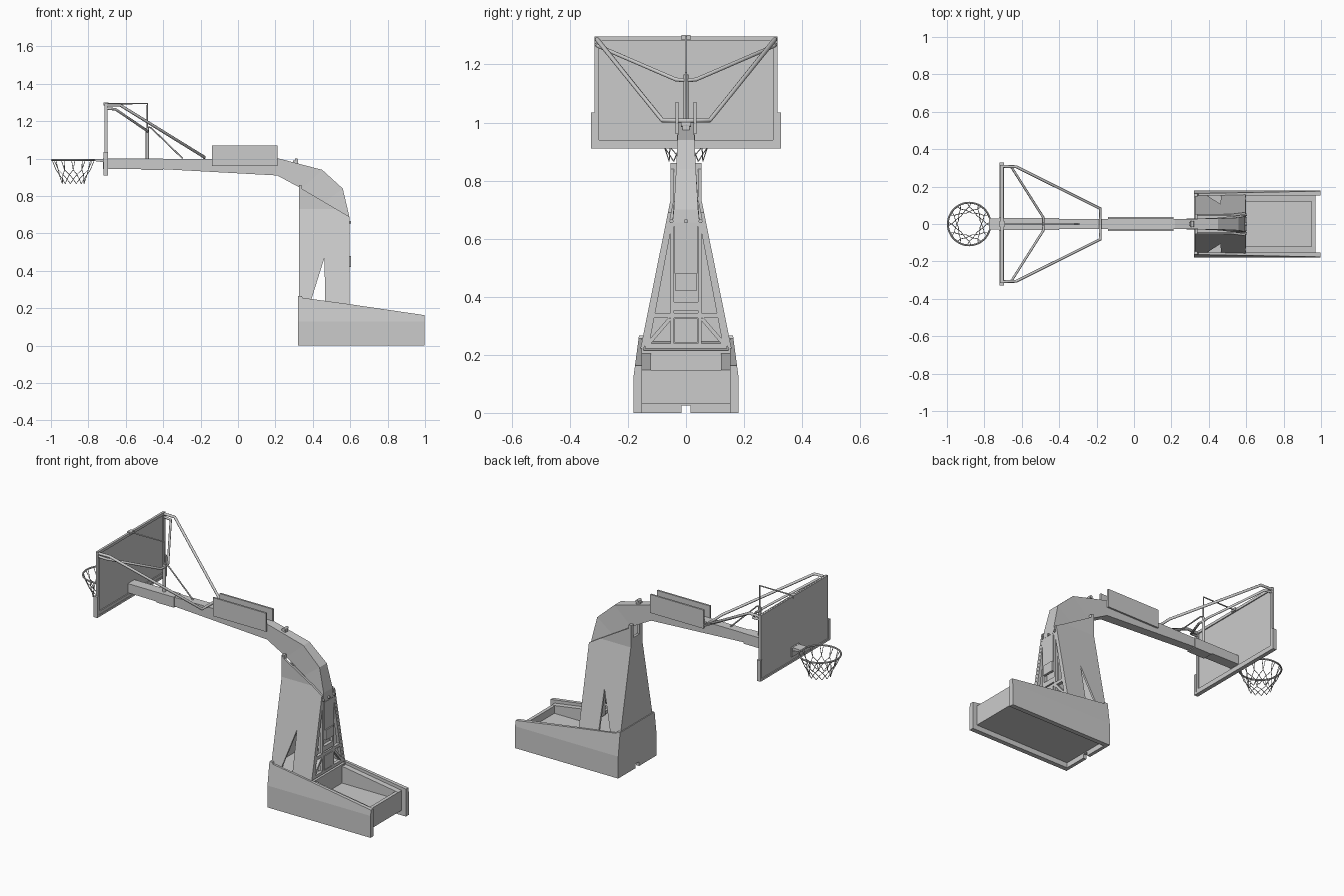
import bpy, bmesh, math
from mathutils import Vector

if "Cube" in bpy.data.objects:
    bpy.data.objects.remove(bpy.data.objects["Cube"])


def finish(name, bm):
    bmesh.ops.recalc_face_normals(bm, faces=bm.faces)
    me = bpy.data.meshes.new(name)
    bm.to_mesh(me)
    bm.free()
    ob = bpy.data.objects.new(name, me)
    bpy.context.collection.objects.link(ob)
    return ob


def prism(name, pts, a, b, axis='y', cut=None, warp=None):
    """Extrude a 2D profile (x,z for axis y; y,z for axis x) from a to b."""
    bm = bmesh.new()
    put = (lambda p, t: (p[0], t, p[1])) if axis == 'y' else (lambda p, t: (t, p[0], p[1]))
    lo = [bm.verts.new(put(p, a)) for p in pts]
    hi = [bm.verts.new(put(p, b)) for p in pts]
    bm.faces.new(lo)
    bm.faces.new(hi)
    n = len(pts)
    for i in range(n):
        j = (i + 1) % n
        bm.faces.new((lo[i], lo[j], hi[j], hi[i]))
    if cut:
        geom = bm.verts[:] + bm.edges[:] + bm.faces[:]
        bmesh.ops.bisect_plane(bm, geom=geom, plane_co=(0, 0, cut), plane_no=(0, 0, 1))
    if warp:
        for v in bm.verts:
            v.co.y = warp(v.co.y, v.co.z)
    return finish(name, bm)


def box(name, x0, x1, y0, y1, z0, z1):
    return prism(name, [(x0, z0), (x1, z0), (x1, z1), (x0, z1)], y0, y1)


def loft(name, stations):
    """Box beam through (top x, top z, bottom x, bottom z, half width)."""
    bm = bmesh.new()
    rings = [[bm.verts.new(c) for c in ((tx, -w, tz), (tx, w, tz), (bx, w, bz), (bx, -w, bz))]
             for tx, tz, bx, bz, w in stations]
    for r, s in zip(rings, rings[1:]):
        for i in range(4):
            j = (i + 1) % 4
            bm.faces.new((r[i], r[j], s[j], s[i]))
    bm.faces.new(rings[0])
    bm.faces.new(rings[-1])
    return finish(name, bm)


def tubes(name, paths, r, res=2):
    cu = bpy.data.curves.new(name, 'CURVE')
    cu.dimensions = '3D'
    cu.bevel_depth = r
    cu.bevel_resolution = res
    cu.use_fill_caps = True
    for path in paths:
        sp = cu.splines.new('POLY')
        sp.points.add(len(path) - 1)
        for q, p in zip(sp.points, path):
            q.co = (*p, 1)
    ob = bpy.data.objects.new(name, cu)
    bpy.context.collection.objects.link(ob)
    return ob


def bar(name, p, q, w, x0, x1):
    """Flat bar between two (y, z) points, lying across the tower opening."""
    d = Vector((q[0] - p[0], q[1] - p[1])).normalized() * (w / 2)
    n = (-d.y, d.x)
    return prism(name, [(p[0] + n[0], p[1] + n[1]), (q[0] + n[0], q[1] + n[1]),
                        (q[0] - n[0], q[1] - n[1]), (p[0] - n[0], p[1] - n[1])], x0, x1, 'x')


SIDES = ((-1, 'front'), (1, 'back'))

# base: end wall with notch, deck under the tower, weight tray
prism('base_end_wall', [(-.154, 0), (-.016, 0), (-.016, .025), (.016, .025), (.016, 0),
                        (.154, 0), (.154, .266), (-.154, .266)], .32, .34, 'x')
prism('base_deck', [(.34, .03), (.6, .03), (.6, .215), (.34, .246)], -.152, .152)
box('tray_floor', .6, .95, -.12, .12, .03, .105)
box('tray_end_wall', .95, .97, -.12, .12, .03, .148)

base_side = [(.32, 0), (.998, 0), (.998, .163), (.595, .222), (.345, .256), (.34, .266), (.32, .266)]
tower_side = [(.325, .24), (.39, .24), (.462, .47), (.466, .24), (.595, .215), (.595, .69),
              (.34, .84), (.325, .86)]


def base_warp(y, z):
    return y - math.copysign(.018 * max(0, z - .13) / .136, y) if abs(y) > .17 else y


def tower_warp(y, z):
    return y + math.copysign(.097 * max(0, .73 - z) / .48, y)


for s, tag in SIDES:
    prism('base_side_' + tag, base_side, s * .152, s * .18, cut=.13, warp=base_warp)
    prism('tray_side_' + tag, [(.6, .03), (.97, .03), (.97, .148), (.6, .205)], s * .12, s * .152)
    # slanted tower cheek with triangular opening
    prism('tower_cheek_' + tag, tower_side, s * .042, s * .054, cut=.73, warp=tower_warp)

# tower front wall with slot for the arm
prism('tower_front_wall', [(-.148, .24), (.148, .24), (.053, .73), (.053, .86), (.028, .86), (.028, .78),
                           (-.028, .78), (-.028, .86), (-.053, .86), (-.053, .73)], .325, .34, 'x')

# frame in the open rear of the tower
X0, X1 = .575, .594
bar('tower_bottom_rail', (-.142, .23), (.142, .23), .018, X0, X1)
bar('tower_middle_rail', (-.118, .335), (.118, .335), .018, X0, X1)
bar('tower_top_rail', (-.06, .65), (.06, .65), .016, X0, X1)
box('ladder_rung', X0, X1, -.045, .045, .352, .382)
box('ladder_back_plate', .56, .572, -.045, .045, .23, .65)
box('upper_cover', X0, .597, -.039, .039, .48, .645)
box('control_box', .59, .604, -.037, .037, .42, .48)
box('lower_cover', X0, .597, -.039, .039, .243, .325)
for s, tag in SIDES:
    bar('ladder_stile_' + tag, (s * .047, .23), (s * .047, .655), .012, X0, X1)
    bar('tower_leg_' + tag, (s * .136, .23), (s * .055, .655), .016, X0, X1)
    bar('tower_brace_' + tag, (s * .055, .325), (s * .128, .24), .013, X0, X1)
    box('tower_hinge_' + tag, .59, .604, s * .132, s * .142, .185, .21)
tubes('arm_pivots', [[(.585, y, .66), (.603, y, .66)] for y in (-.05, 0, .05)], .007)

# arm
loft('arm_main', [(-.41, .998, -.41, .944, .026), (.22, 1, .21, .91, .027), (.45, .94, .34, .84, .029),
                  (.56, .84, .46, .765, .034), (.593, .70, .52, .72, .042), (.595, .655, .54, .655, .047)])
loft('arm_tip', [(-.703, 1, -.703, .946, .031), (-.52, 1, -.52, .944, .031),
                 (-.515, 1, -.515, .938, .031), (-.40, 1, -.40, .938, .031)])
for s, tag in SIDES:
    box('arm_side_pad_' + tag, -.14, .21, s * .026, s * .037, .96, 1.07)
box('arm_lug', .295, .32, -.012, .012, .965, .99)
tubes('arm_lug_pin', [[(.312, -.017, .993), (.312, .017, .993)]], .009)

# backboard, its rear frame and edge padding
box('backboard', -.714, -.705, -.315, .315, .915, 1.296)
box('board_frame_top', -.706, -.699, -.315, .315, 1.281, 1.297)
box('board_frame_bottom', -.706, -.699, -.315, .315, .918, .94)
box('board_pad_bottom', -.72, -.696, -.328, .328, .91, .922)
box('board_top_clip', -.718, -.693, -.016, .016, 1.284, 1.301)
for s, tag in SIDES:
    box('board_frame_side_' + tag, -.706, -.699, s * .299, s * .315, .94, 1.281)
    box('board_pad_side_' + tag, -.72, -.696, s * .312, s * .328, .91, 1.035)

# board supports
tubes('long_struts', [[(-.702, s * .308, 1.286), (-.63, s * .306, 1.286), (-.18, s * .082, 1.008),
                       (-.18, 0, 1.006)] for s in (-1, 1)], .008)
tubes('short_struts', [[(-.702, s * .308, 1.268), (-.655, s * .304, 1.264), (-.485, s * .035, 1.148),
                        (-.485, 0, 1.145)] for s in (-1, 1)], .007)
tubes('centre_post', [[(-.485, 0, .995), (-.485, 0, 1.165)]], .009)
tubes('top_stay', [[(-.485, 0, 1.16), (-.485, 0, 1.294), (-.7, 0, 1.294)]], .004)
tubes('rear_stay', [[(-.485, 0, 1.17), (-.465, 0, 1.165), (-.295, 0, 1.0)]], .004)

# hoop with bracket
CX = -.881
bpy.ops.mesh.primitive_torus_add(location=(CX, 0, .993), major_radius=.114, minor_radius=.005,
                                 major_segments=48, minor_segments=10)
bpy.context.object.name = 'hoop_ring'
bpy.ops.object.shade_smooth_by_angle()
prism('hoop_bracket_plate', [(-.775, .988), (-.713, .98), (-.713, .999), (-.775, .999)], -.03, .03)
box('hoop_mount', -.722, -.713, -.035, .035, .945, 1.0)

# net: crossing strands that narrow downward
rows = [(.112, .99), (.092, .94), (.077, .915), (.066, .89), (.06, .866)]
N = 12
strands = []
for k in range(N):
    for s in (-1, 1):
        path = []
        for i, (r, z) in enumerate(rows):
            a = (k + s * (.15 if i == 0 else .5 * (i - 1))) * 2 * math.pi / N
            path.append((CX + r * math.cos(a), r * math.sin(a), z))
        strands.append(path)
tubes('net', strands, .0018, 1)
